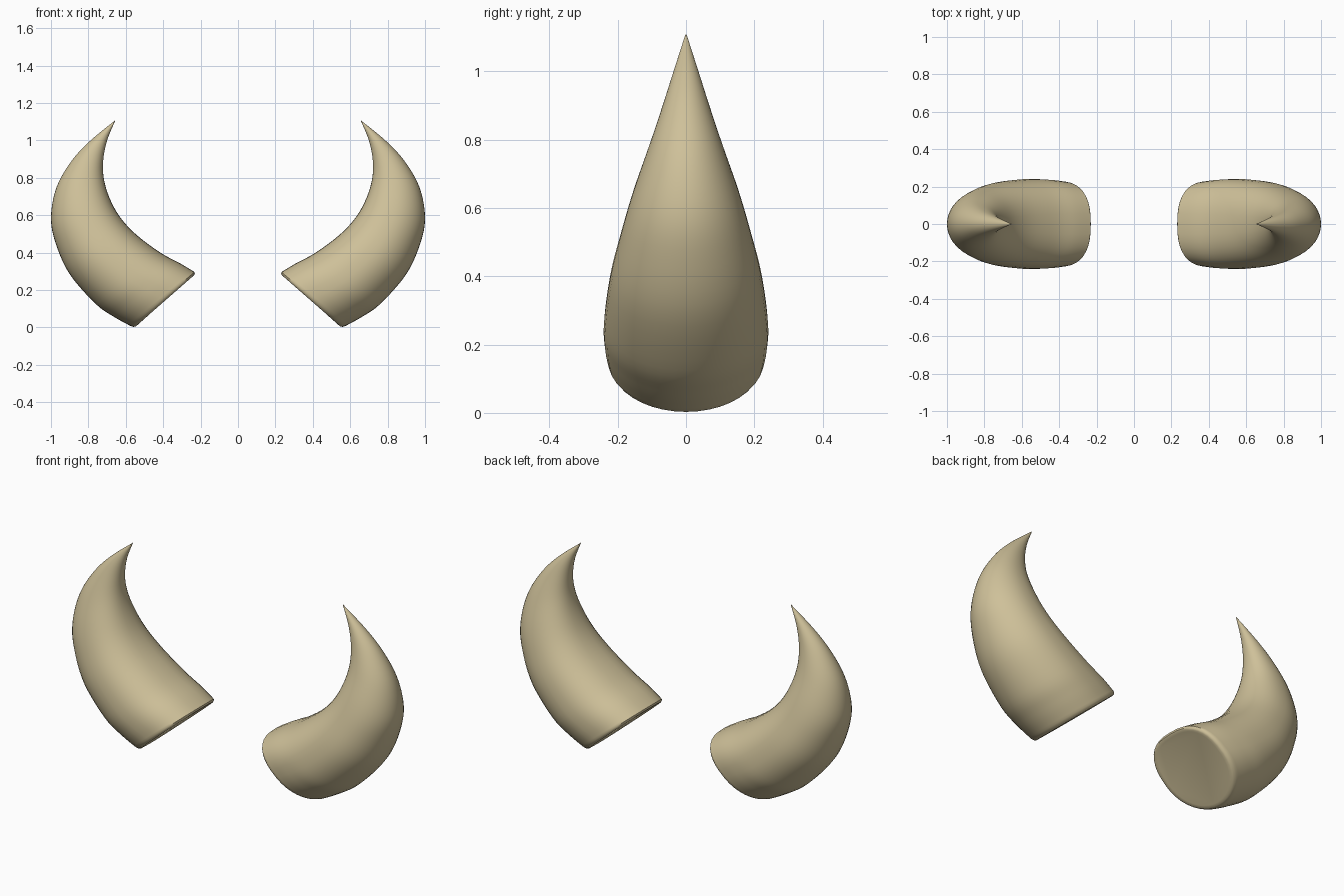
import bpy, bmesh, math

if "Cube" in bpy.data.objects:
    bpy.data.objects.remove(bpy.data.objects["Cube"])

# Horn stations, base to tip: outer x, outer z, inner x, inner z, half-width in y
STATIONS = [
    (.575, .008, .232, .296, .228),
    (.66, .055, .305, .340, .238),
    (.76, .125, .415, .400, .240),
    (.90, .285, .545, .497, .222),
    (.975, .45, .632, .592, .190),
    (1.0, .59, .688, .695, .155),
    (.97, .75, .718, .800, .110),
    (.89, .89, .720, .900, .070),
    (.79, .998, .698, 1.005, .036),
    (.658, 1.106, .655, 1.108, .002),
]
SIDES, STEPS = 40, 5

bone = bpy.data.materials.new("bone")
bone.diffuse_color = (.62, .53, .32, 1)
bone.use_nodes = True
bone.node_tree.nodes["Principled BSDF"].inputs["Base Color"].default_value = bone.diffuse_color


def smooth_stations(pts):
    """Catmull-Rom interpolation through the stations."""
    out = []
    n = len(pts)
    for i in range(n - 1):
        a, b, c, d = pts[max(i - 1, 0)], pts[i], pts[i + 1], pts[min(i + 2, n - 1)]
        for k in range(STEPS):
            t = k / STEPS
            out.append(tuple(
                .5 * (2 * q + (r - p) * t + (2 * p - 5 * q + 4 * r - s) * t * t
                      + (3 * q - p - 3 * r + s) * t ** 3)
                for p, q, r, s in zip(a, b, c, d)))
    return out + [pts[-1]]


def make_horn(name, side):
    bm = bmesh.new()
    # small rounded rim leading from the flat base into the body
    rim = [(.537, .013, .246, .274, .198), (.548, .005, .236, .278, .212),
           (.560, .003, .231, .285, .221)]
    stations = rim + smooth_stations(STATIONS)
    rings = []
    for i, (ox, oz, ix, iz, w) in enumerate(stations):
        f = i / (len(stations) - 1)
        cx, cz, hx, hz = (ox + ix) / 2, (oz + iz) / 2, (ox - ix) / 2, (oz - iz) / 2
        ring = []
        for s in range(SIDES):
            a = 2 * math.pi * s / SIDES
            c, d = math.cos(a), math.sin(a)
            # inner half is a little squarer near the base
            e = 2 / (2 + .6 * (1 - f)) if c < 0 else 1
            u = math.copysign(abs(c) ** e, c)
            v = math.copysign(abs(d) ** e, d)
            ring.append(bm.verts.new((side * (cx + hx * u), w * v, cz + hz * u)))
        rings.append(ring)
    for r0, r1 in zip(rings, rings[1:]):
        for s in range(SIDES):
            t = (s + 1) % SIDES
            bm.faces.new((r0[s], r0[t], r1[t], r1[s]))
    # flat base and tiny tip
    bm.faces.new(rings[0])
    bm.faces.new(rings[-1])
    bmesh.ops.recalc_face_normals(bm, faces=bm.faces)
    mesh = bpy.data.meshes.new(name)
    bm.to_mesh(mesh)
    bm.free()
    mesh.materials.append(bone)
    obj = bpy.data.objects.new(name, mesh)
    bpy.context.collection.objects.link(obj)
    bpy.ops.object.select_all(action='DESELECT')
    obj.select_set(True)
    bpy.context.view_layer.objects.active = obj
    bpy.ops.object.shade_smooth_by_angle(angle=math.radians(40))


make_horn("right_horn", 1)
make_horn("left_horn", -1)
